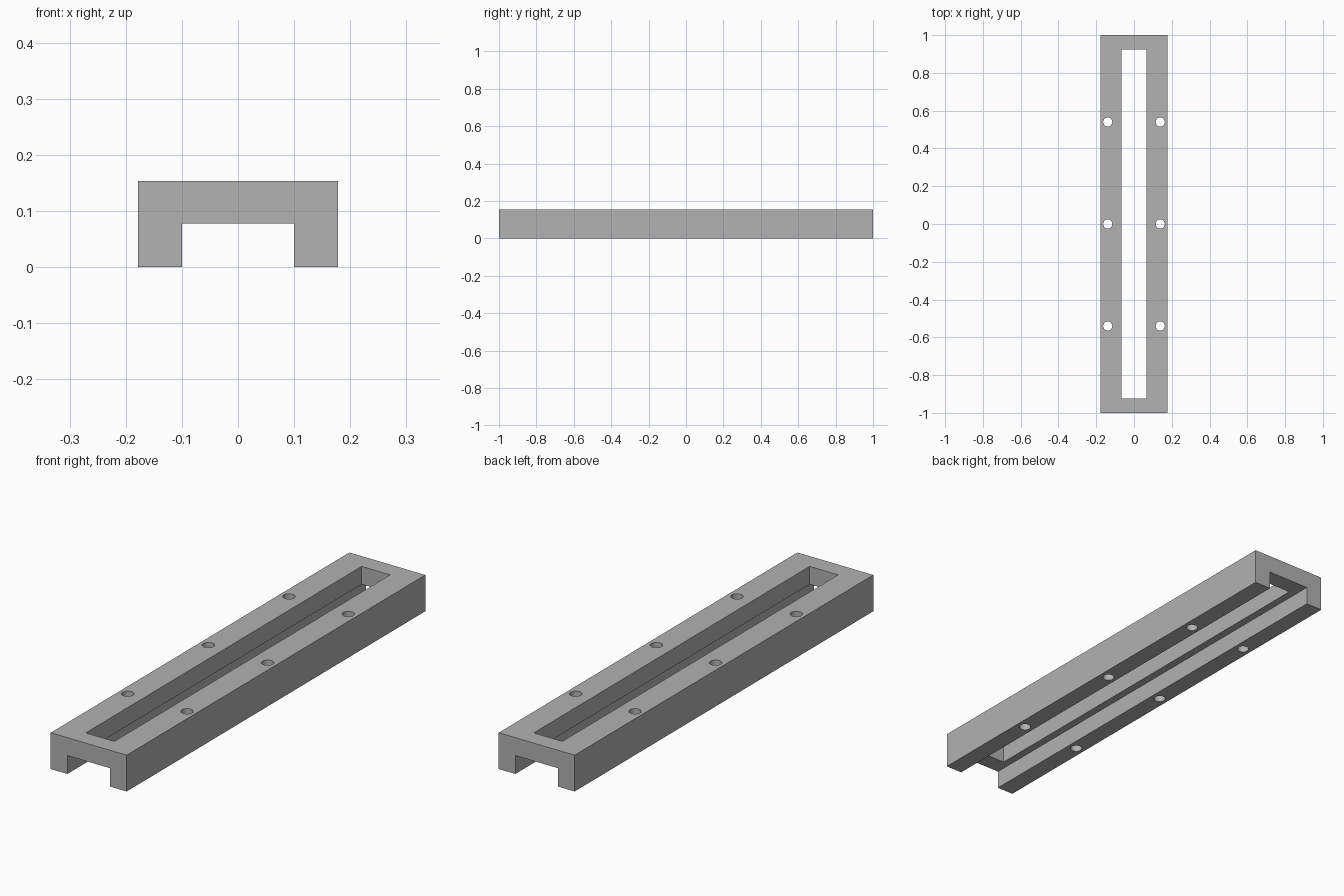
import bpy

if "Cube" in bpy.data.objects:
    bpy.data.objects.remove(bpy.data.objects["Cube"], do_unlink=True)

HALF_W, HALF_L, HEIGHT = 0.178, 1.0, 0.154
CHANNEL_HALF_W, CHANNEL_TOP = 0.1, 0.078
SLOT_HALF_W, SLOT_HALF_L = 0.067, 0.924
HOLE_X, HOLE_SPACING, HOLE_R = 0.139, 0.54, 0.024

grey = bpy.data.materials.new("plain grey")
grey.use_nodes = True
colour = (0.445, 0.445, 0.445, 1)
grey.diffuse_color = colour
grey.node_tree.nodes["Principled BSDF"].inputs["Base Color"].default_value = colour


def box(name, half_w, half_l, z0, z1):
    bpy.ops.mesh.primitive_cube_add(size=1, location=(0, 0, (z0 + z1) / 2))
    ob = bpy.context.object
    ob.name = name
    ob.scale = (2 * half_w, 2 * half_l, z1 - z0)
    bpy.ops.object.transform_apply(location=True, rotation=False, scale=True)
    ob.data.materials.append(grey)
    return ob


# Solid bar
rail = box("slotted_channel_rail", HALF_W, HALF_L, 0, HEIGHT)

# Underside channel and long slot through the top
cutters = [
    box("channel_cutter", CHANNEL_HALF_W, HALF_L + 0.1, -0.1, CHANNEL_TOP),
    box("slot_cutter", SLOT_HALF_W, SLOT_HALF_L, CHANNEL_TOP - 0.03, HEIGHT + 0.1),
]

# Bolt holes through both side walls
for side in (-1, 1):
    for row in (-1, 0, 1):
        bpy.ops.mesh.primitive_cylinder_add(
            vertices=32, radius=HOLE_R, depth=1,
            location=(side * HOLE_X, row * HOLE_SPACING, HEIGHT / 2))
        hole = bpy.context.object
        hole.name = "bolt_hole_cutter"
        hole.data.materials.append(grey)
        cutters.append(hole)

# Cut everything out of the bar
bpy.ops.object.select_all(action='DESELECT')
rail.select_set(True)
bpy.context.view_layer.objects.active = rail
for cutter in cutters:
    mod = rail.modifiers.new("cut", 'BOOLEAN')
    mod.operation = 'DIFFERENCE'
    mod.solver = 'EXACT'
    mod.object = cutter
    bpy.ops.object.modifier_apply(modifier=mod.name)
for cutter in cutters:
    bpy.data.objects.remove(cutter, do_unlink=True)

bpy.ops.object.shade_smooth_by_angle()
